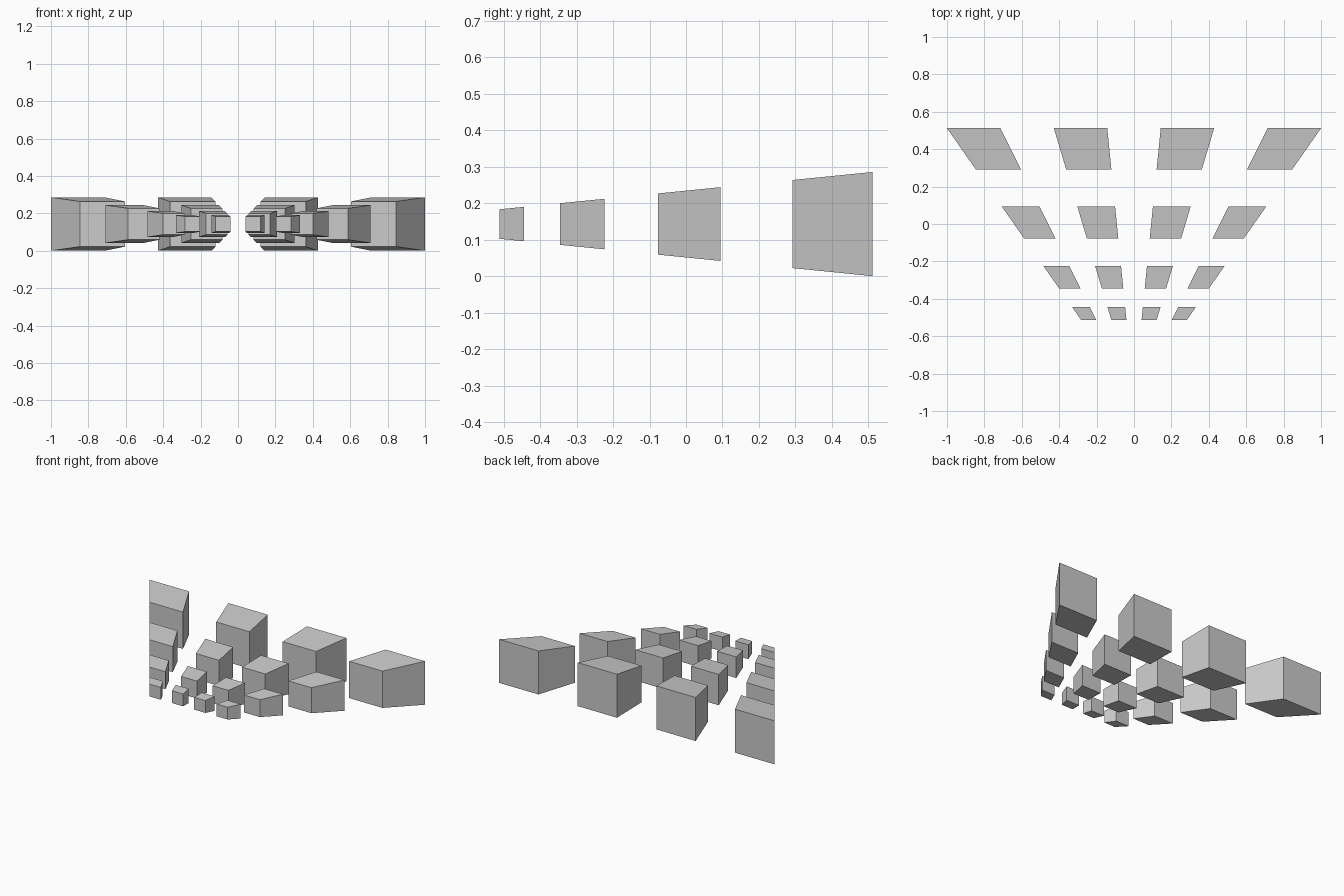
import bpy

if "Cube" in bpy.data.objects:
    bpy.data.objects.remove(bpy.data.objects["Cube"])

HALF = 1 / 7                      # half height and half gap of a full-size block
Y_BACK = 0.512
ROWS = [(-0.512, -0.444), (-0.345, -0.224), (-0.077, 0.094), (0.2915, 0.512)]
COLUMNS = [-6 / 7, -2 / 7, 2 / 7, 6 / 7]


def scale_at(y):
    # everything shrinks evenly towards the front
    return 1 - 0.7 * (Y_BACK - y)


def block(name, cx, y0, y1):
    # cube tapered towards the shared vanishing point
    bpy.ops.mesh.primitive_cube_add(size=2)
    ob = bpy.context.object
    ob.name = name
    for v in ob.data.vertices:
        y = y0 if v.co.y < 0 else y1
        s = scale_at(y)
        v.co = ((cx + v.co.x * HALF) * s, y, HALF + v.co.z * HALF * s)


# four rows of four blocks
for r, (y0, y1) in enumerate(ROWS, 1):
    for c, cx in enumerate(COLUMNS, 1):
        block(f"block_row{r}_column{c}", cx, y0, y1)
